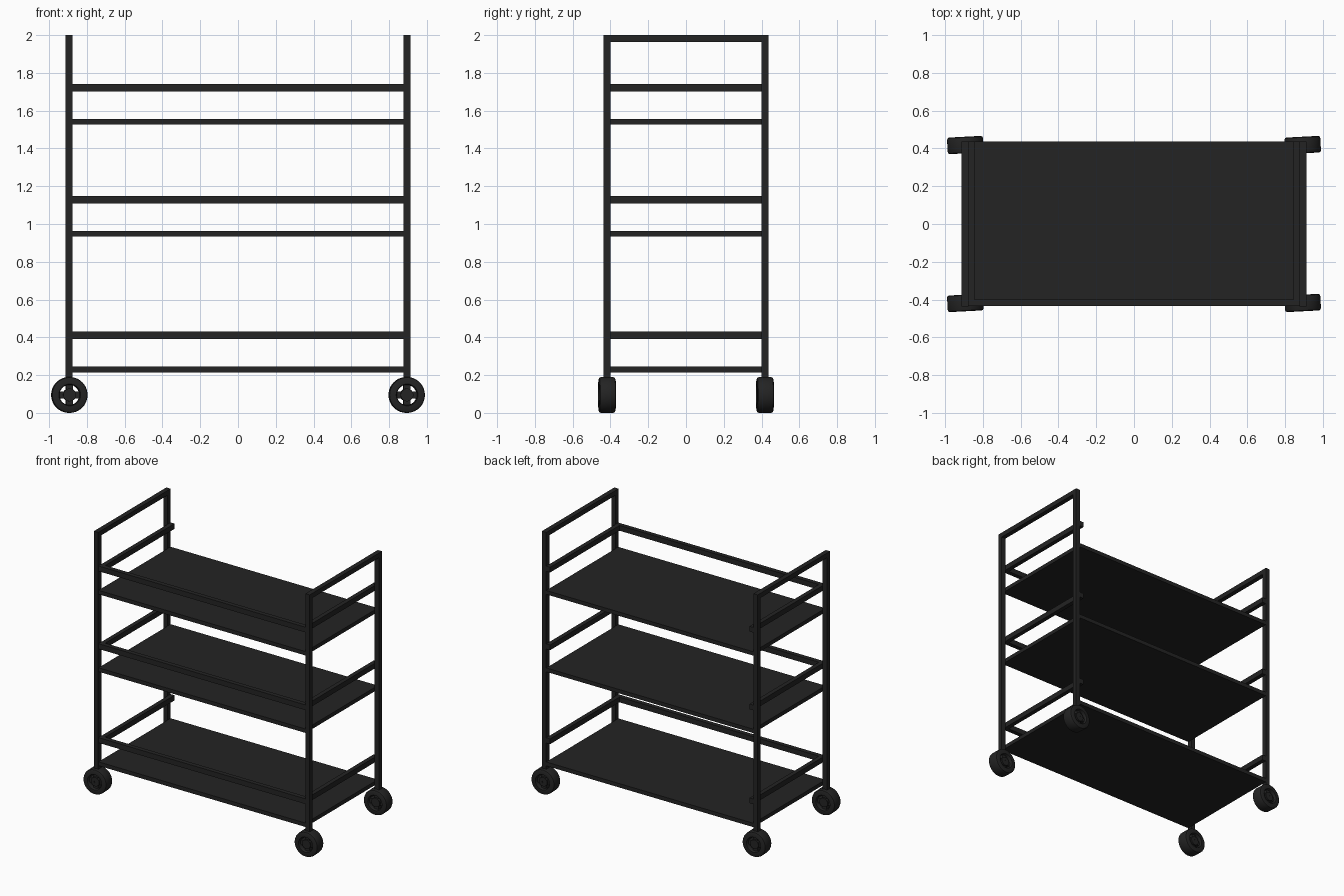
import bpy, bmesh, math
from mathutils import Matrix

if "Cube" in bpy.data.objects:
    bpy.data.objects.remove(bpy.data.objects["Cube"])


def material(name, v):
    m = bpy.data.materials.new(name)
    m.diffuse_color = (v, v, v, 1)
    m.use_nodes = True
    m.node_tree.nodes["Principled BSDF"].inputs["Base Color"].default_value = m.diffuse_color
    return m


BLACK = material("matte black", 0.017)


def finish(bm, name, smooth=False):
    bmesh.ops.recalc_face_normals(bm, faces=bm.faces)
    me = bpy.data.meshes.new(name)
    bm.to_mesh(me)
    bm.free()
    me.materials.append(BLACK)
    ob = bpy.data.objects.new(name, me)
    bpy.context.collection.objects.link(ob)
    if smooth:
        bpy.ops.object.select_all(action='DESELECT')
        ob.select_set(True)
        bpy.context.view_layer.objects.active = ob
        bpy.ops.object.shade_smooth_by_angle(angle=math.radians(35))
    return ob


def add_box(bm, x0, x1, y0, y1, z0, z1):
    mat = Matrix.Translation(((x0 + x1) / 2, (y0 + y1) / 2, (z0 + z1) / 2)) \
        @ Matrix.Diagonal((x1 - x0, y1 - y0, z1 - z0, 1))
    bmesh.ops.create_cube(bm, size=1, matrix=mat)


def box(name, *dims):
    bm = bmesh.new()
    add_box(bm, *dims)
    return finish(bm, name)


def lathe(bm, profile, n):
    # closed (radius, y) profile swept round the y axis
    rings = [[bm.verts.new((r * math.cos(2 * math.pi * i / n), y,
                            r * math.sin(2 * math.pi * i / n)))
              for r, y in profile] for i in range(n)]
    k = len(profile)
    for i in range(n):
        a, b = rings[i], rings[(i + 1) % n]
        for j in range(k):
            bm.faces.new((a[j], a[(j + 1) % k], b[(j + 1) % k], b[j]))


XO, XI, XR = 0.912, 0.876, 0.843    # post outside, post inside, rail inside
YO, YI = 0.437, 0.400

# End frames: two posts and a handle bar
for sx, side in ((-1, "left"), (1, "right")):
    x0, x1 = sorted((sx * XI, sx * XO))
    for sy, end in ((-1, "front"), (1, "back")):
        y0, y1 = sorted((sy * YI, sy * YO))
        box(f"{side}_{end}_post", x0, x1, y0, y1, 0.175, 2.0)
    box(f"{side}_handle_bar", x0, x1, -YI, YI, 1.964, 2.0)

# Shelves with side rails and a front rail (back stays open)
for n, (zs, zr) in enumerate(((0.23, 0.41), (0.949, 1.128), (1.541, 1.722))):
    box(f"shelf_{n + 1}", -XI, XI, -YO + 0.003, YO, zs - 0.015, zs + 0.015)
    for sx, side in ((-1, "left"), (1, "right")):
        x0, x1 = sorted((sx * XR, sx * XI))
        box(f"{side}_rail_{n + 1}", x0, x1, -YO + 0.003, YO, zr - 0.02, zr + 0.02)
    box(f"front_rail_{n + 1}", -XR, XR, -YO + 0.003, -YI, zr - 0.02, zr + 0.02)

# Castor wheels, each turned slightly about its post
TYRE = [(0.054, -0.038), (0.058, -0.044), (0.084, -0.044), (0.092, -0.040),
        (0.095, -0.032), (0.095, 0.032), (0.092, 0.040), (0.084, 0.044),
        (0.058, 0.044), (0.054, 0.038)]
HUB = [(0.008, -0.036), (0.034, -0.036), (0.034, 0.036), (0.008, 0.036)]
for sx, side in ((-1, "left"), (1, "right")):
    for sy, end in ((-1, "front"), (1, "back")):
        place = Matrix.Translation((sx * 0.893, sy * 0.418, 0.095)) \
            @ Matrix.Rotation(math.radians(3), 4, 'Z')
        bm = bmesh.new()
        lathe(bm, TYRE, 40)
        finish(bm, f"{side}_{end}_tyre", True).matrix_world = place
        bm = bmesh.new()
        lathe(bm, HUB, 24)
        add_box(bm, -0.008, 0.008, -0.034, 0.034, -0.008, 0.008)
        add_box(bm, -0.056, 0.056, -0.025, 0.025, -0.018, 0.018)
        add_box(bm, -0.018, 0.018, -0.0245, 0.0245, -0.056, 0.056)
        finish(bm, f"{side}_{end}_hub", True).matrix_world = place
